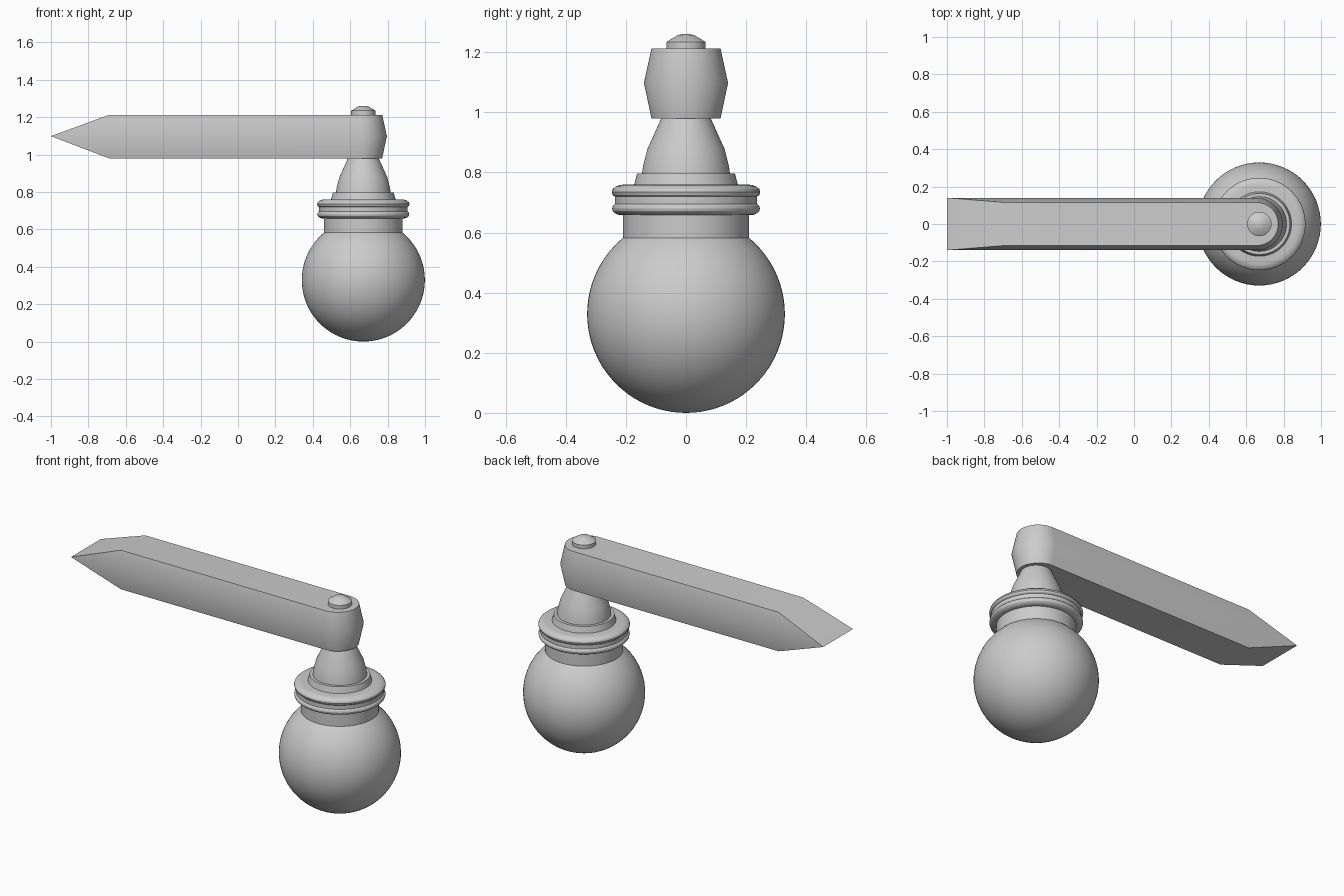
import bpy, bmesh, math

if "Cube" in bpy.data.objects:
    bpy.data.objects.remove(bpy.data.objects["Cube"])

CX = 0.67      # axis of the ball and its fittings
SEG = 64

grey = bpy.data.materials.new("plain grey")
grey.diffuse_color = (0.6, 0.6, 0.6, 1)
grey.use_nodes = True
grey.node_tree.nodes["Principled BSDF"].inputs["Base Color"].default_value = grey.diffuse_color


def finish(name, bm, angle=25):
    bmesh.ops.recalc_face_normals(bm, faces=bm.faces)
    me = bpy.data.meshes.new(name)
    bm.to_mesh(me)
    bm.free()
    me.materials.append(grey)
    ob = bpy.data.objects.new(name, me)
    bpy.context.collection.objects.link(ob)
    bpy.ops.object.select_all(action='DESELECT')
    ob.select_set(True)
    bpy.context.view_layer.objects.active = ob
    bpy.ops.object.shade_smooth_by_angle(angle=math.radians(angle))
    return ob


def bridge(bm, loops):
    """Skin a stack of equal loops and cap both ends."""
    rings = [[bm.verts.new(p) for p in loop] for loop in loops]
    n = len(rings[0])
    for a, b in zip(rings, rings[1:]):
        for i in range(n):
            j = (i + 1) % n
            bm.faces.new((a[i], a[j], b[j], b[i]))
    bm.faces.new(rings[0][::-1])
    bm.faces.new(rings[-1])


def lathe(name, profile, angle=25):
    bm = bmesh.new()
    bridge(bm, [[(CX + r * math.cos(2 * math.pi * i / SEG),
                  r * math.sin(2 * math.pi * i / SEG), z) for i in range(SEG)]
                for r, z in profile])
    return finish(name, bm, angle)


def bead(r, z, bulge, half, steps=8):
    """Half-round moulding profile from bottom to top."""
    angles = [-math.pi / 2 + math.pi * i / steps for i in range(steps + 1)]
    return [(r + bulge * math.cos(a), z + half * math.sin(a)) for a in angles]


# Round ball
bm = bmesh.new()
bmesh.ops.create_uvsphere(bm, u_segments=SEG, v_segments=40, radius=0.329)
bmesh.ops.translate(bm, verts=bm.verts, vec=(CX, 0, 0.329))
finish("ball", bm, 40)

# Neck collar and the double moulding above it
lathe("neck_collar", [(0.21, 0.56), (0.21, 0.67)])
lathe("lower_moulding", bead(0.215, 0.68, 0.031, 0.022))
lathe("moulding_core", [(0.237, 0.69), (0.237, 0.725)])
lathe("upper_moulding", bead(0.205, 0.735, 0.042, 0.025))

# Stepped foot and flared bell under the arm
lathe("bell_foot", [(0.175, 0.75), (0.163, 0.796)])
lathe("bell", [(0.147, 0.79), (0.143, 0.82), (0.129, 0.877), (0.08, 0.985)], 12)

# Long arm: bevelled sides, rounded at the pivot, wedge at the free end
bm = bmesh.new()
loops = []
for z, r, tip in ((0.98, 0.115, -0.69), (1.098, 0.14, -1.0), (1.212, 0.115, -0.69)):
    arc = [-math.pi / 2 + math.pi * i / 32 for i in range(33)]
    loop = [(0.656 + r * math.cos(a), r * math.sin(a), z) for a in arc]
    loops.append(loop + [(-0.69, r, z), (tip, r, z), (tip, -r, z), (-0.69, -r, z)])
bridge(bm, loops)
bmesh.ops.remove_doubles(bm, verts=bm.verts, dist=0.0001)
finish("arm", bm)

# Pivot button on top
lathe("pivot_button", [(0.065, 1.205), (0.065, 1.234), (0.028, 1.257), (0.012, 1.26)], 30)
